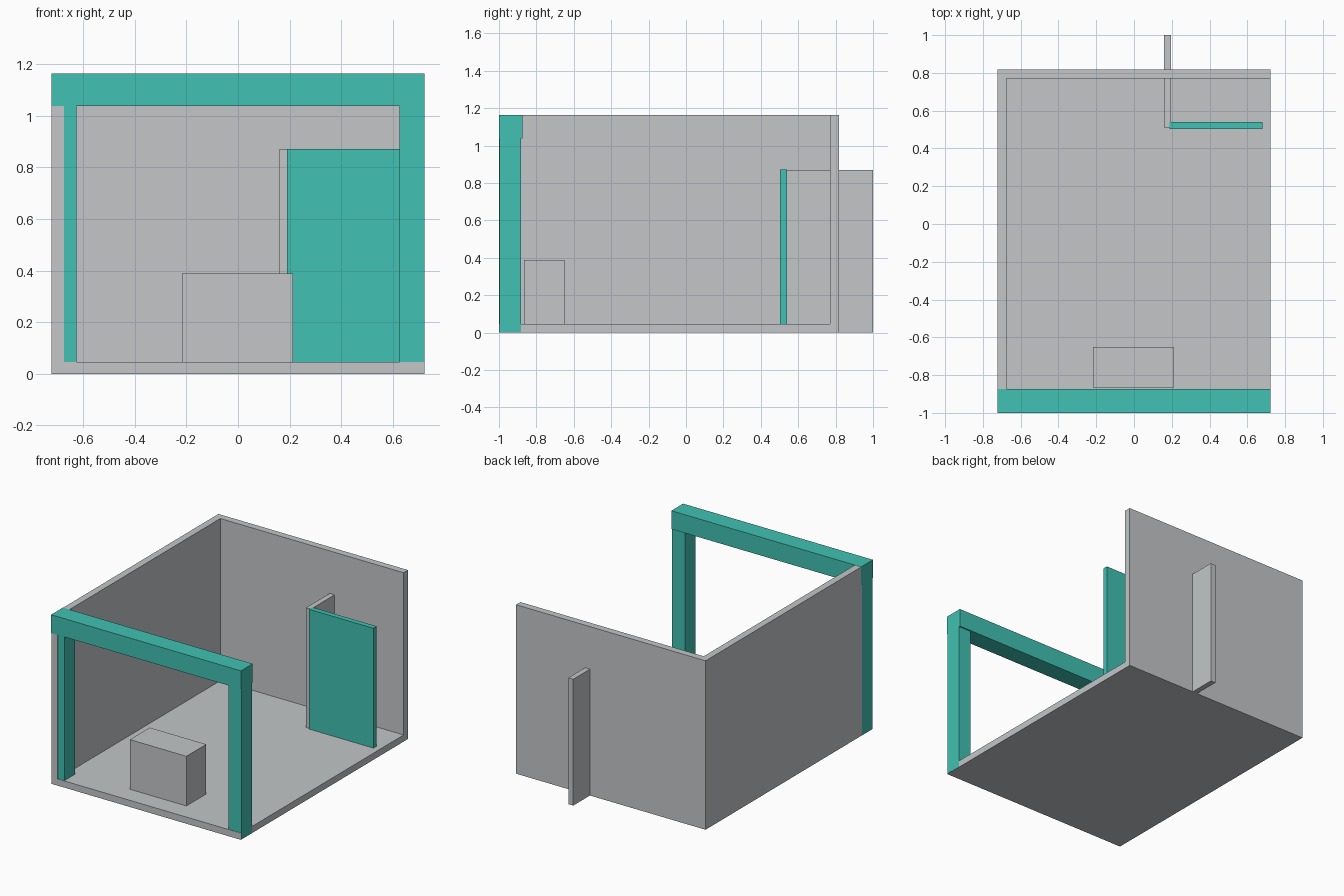
import bpy
import bmesh
from mathutils import Vector

if "Cube" in bpy.data.objects:
    bpy.data.objects.remove(bpy.data.objects["Cube"])


def material(name, rgb):
    m = bpy.data.materials.new(name)
    m.diffuse_color = (*rgb, 1.0)
    m.use_nodes = True
    m.node_tree.nodes["Principled BSDF"].inputs["Base Color"].default_value = m.diffuse_color
    return m


GREY = material("light_grey", (0.546, 0.565, 0.578))
TEAL = material("teal", (0.053, 0.533, 0.445))


def box(name, x, y, z, mat):
    """Axis-aligned block given its (min, max) along each axis."""
    lo, hi = Vector((x[0], y[0], z[0])), Vector((x[1], y[1], z[1]))
    bm = bmesh.new()
    bmesh.ops.create_cube(bm, size=1.0)
    for v in bm.verts:
        v.co = Vector([c * s for c, s in zip(v.co, hi - lo)]) + (lo + hi) / 2
    mesh = bpy.data.meshes.new(name)
    bm.to_mesh(mesh)
    bm.free()
    mesh.materials.append(mat)
    obj = bpy.data.objects.new(name, mesh)
    bpy.context.collection.objects.link(obj)
    return obj


W = 0.722       # half width of the room
H = 1.163       # wall height
BACK = 0.818    # rear face of the room
T = 0.048       # wall thickness
E = 0.001       # tiny offset that keeps flush faces from flickering

# Room shell: floor, left wall, back wall
box("floor", (-W, W), (-1, BACK), (0, 0.046), GREY)
box("left_wall", (-W, -W + T), (-1, BACK), (0, H), GREY)
box("back_wall", (-W, W), (BACK - T, BACK), (0, H), GREY)

# Front frame: two posts and a lintel
for side, name in ((-1, "left_post"), (1, "right_post")):
    xs = sorted((side * 0.625, side * (W + E)))
    box(name, xs, (-0.997, -0.882), (E, 1.05), TEAL)
box("front_beam", (-W - E, W + E), (-1 - E, -0.873), (1.038, H + E), TEAL)

# Counter block near the entrance
box("counter", (-0.217, 0.213), (-0.866, -0.65), (0.02, 0.388), GREY)

# Fin wall passing through the back wall, with a door panel at its end
box("partition", (0.159, 0.196), (0.512, 1.0), (0, 0.87), GREY)
box("door", (0.189, 0.679), (0.503, 0.539), (E, 0.87 + E), TEAL)
